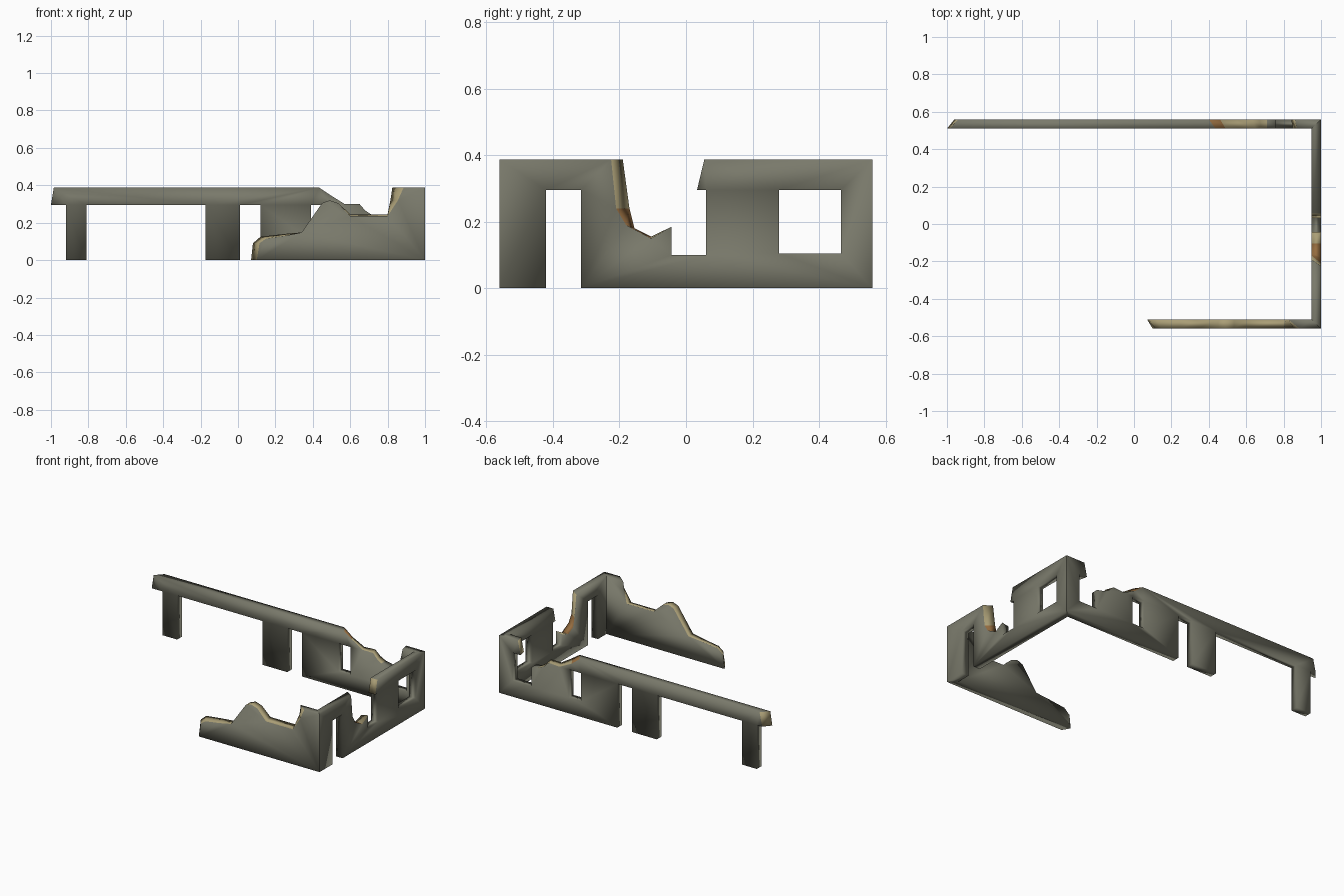
import bpy, bmesh

if "Cube" in bpy.data.objects:
    bpy.data.objects.remove(bpy.data.objects["Cube"])

STONE, TAN, RUST, OPEN = 0, 1, 2, -1
PALETTE = (("grey_stone", (0.19, 0.19, 0.145, 1)),
           ("broken_plaster", (0.40, 0.34, 0.18, 1)),
           ("exposed_brick", (0.30, 0.15, 0.05, 1)))
mats = []
for name, rgba in PALETTE:
    m = bpy.data.materials.new(name)
    m.diffuse_color = rgba
    m.use_nodes = True
    m.node_tree.nodes["Principled BSDF"].inputs["Base Color"].default_value = m.diffuse_color
    mats.append(m)


def wall(name, outline, place, windows=()):
    """Outline point: (along, z, inner shift along, inner shift z, colour of edge to next)."""
    bm = bmesh.new()
    loops = [[tuple(p) + (0, 0, STONE)[len(p) - 2:] for p in outline]]
    for a0, a1, z0, z1 in windows:
        loops.append([(a, z, 0, 0, STONE) for a, z in
                      ((a0, z0), (a1, z0), (a1, z1), (a0, z1))])
    rims = ([], [])
    for pts in loops:
        outer = [bm.verts.new(place(a, 0, z)) for a, z, *_ in pts]
        inner = [bm.verts.new(place(a + da, 1, z + dz)) for a, z, da, dz, _ in pts]
        n = len(pts)
        for ring, rim in zip((outer, inner), rims):
            rim += [bm.edges.new((ring[i], ring[(i + 1) % n])) for i in range(n)]
        for i in range(n):
            j = (i + 1) % n
            if pts[i][4] != OPEN:       # open edges meet the next wall at a mitre
                f = bm.faces.new((outer[i], outer[j], inner[j], inner[i]))
                f.material_index = pts[i][4]
    # fill both wall faces, leaving the window holes
    for rim in rims:
        bmesh.ops.triangle_fill(bm, edges=rim, use_beauty=True)
    bmesh.ops.recalc_face_normals(bm, faces=bm.faces)
    for f in bm.faces:
        f.smooth = True
    me = bpy.data.meshes.new(name)
    bm.to_mesh(me)
    bm.free()
    for m in mats:
        me.materials.append(m)
    ob = bpy.data.objects.new(name, me)
    bpy.context.collection.objects.link(ob)


H, L, T = 0.387, 0.295, 0.05    # wall top, lintel underside, thickness

# long back wall: posts, lintel, doorway, window and a broken window
wall("back_wall", [
    (1, 0, -T, 0), (0.12, 0), (0.12, L), (0.01, L), (0.01, 0),
    (-0.175, 0), (-0.175, L), (-0.81, L), (-0.81, 0), (-0.92, 0), (-0.92, L),
    (-0.96, L, -0.04, 0, TAN), (-0.94, H, -0.045, 0),
    (0.40, H, 0.035, 0, RUST), (0.46, 0.34, 0.03, 0.01, TAN),
    (0.55, 0.295, 0.02, 0.005, TAN), (0.63, 0.30, 0.02, 0, TAN),
    (0.67, 0.265, 0.01, 0, TAN), (0.71, 0.245), (0.76, 0.235),
    (0.76, 0.105), (0.90, 0.105), (0.90, L), (0.84, L, 0.01, 0, TAN),
    (0.86, H, 0.01, 0), (1, H, -T, 0, OPEN)],
    lambda a, d, z: (a, 0.56 - T * d, z), [(0.39, 0.48, 0.105, L)])

# right wall: corner doorway, collapsed middle, square window
wall("right_wall", [
    (-0.56, H, T, 0, OPEN), (-0.56, 0, T, 0), (-0.42, 0), (-0.42, L),
    (-0.315, L), (-0.315, 0), (0.56, 0, -T, 0, OPEN), (0.56, H, -T, 0),
    (0.055, H, 0, 0, TAN), (0.033, L), (0.06, L), (0.06, 0.1), (-0.043, 0.1),
    (-0.043, 0.185, 0, -0.01, TAN), (-0.105, 0.15, 0, 0.005, RUST),
    (-0.18, 0.19, 0.025, -0.01, RUST), (-0.21, 0.24, 0.04, 0, TAN),
    (-0.225, H, 0.035, 0)],
    lambda a, d, z: (1 - T * d, a, z), [(0.28, 0.465, 0.105, L)])

# low front wall with jagged top
wall("front_wall", [
    (1, 0, -T, 0), (0.10, 0, -0.03, 0, TAN), (0.115, 0.09, -0.035, 0, TAN),
    (0.15, 0.115, -0.03, 0.01, TAN), (0.25, 0.13, 0, 0.01, TAN),
    (0.34, 0.148, 0, 0, TAN), (0.45, 0.305, 0, 0, TAN), (0.49, 0.32, 0, 0, TAN),
    (0.535, 0.305, 0, 0, TAN), (0.60, 0.235, 0, 0.01, TAN),
    (0.80, 0.235, 0, 0.01, TAN), (0.855, 0.32, -0.04, 0, TAN),
    (0.885, H, -0.06, 0), (1, H, -T, 0, OPEN)],
    lambda a, d, z: (a, -0.56 + T * d, z))
